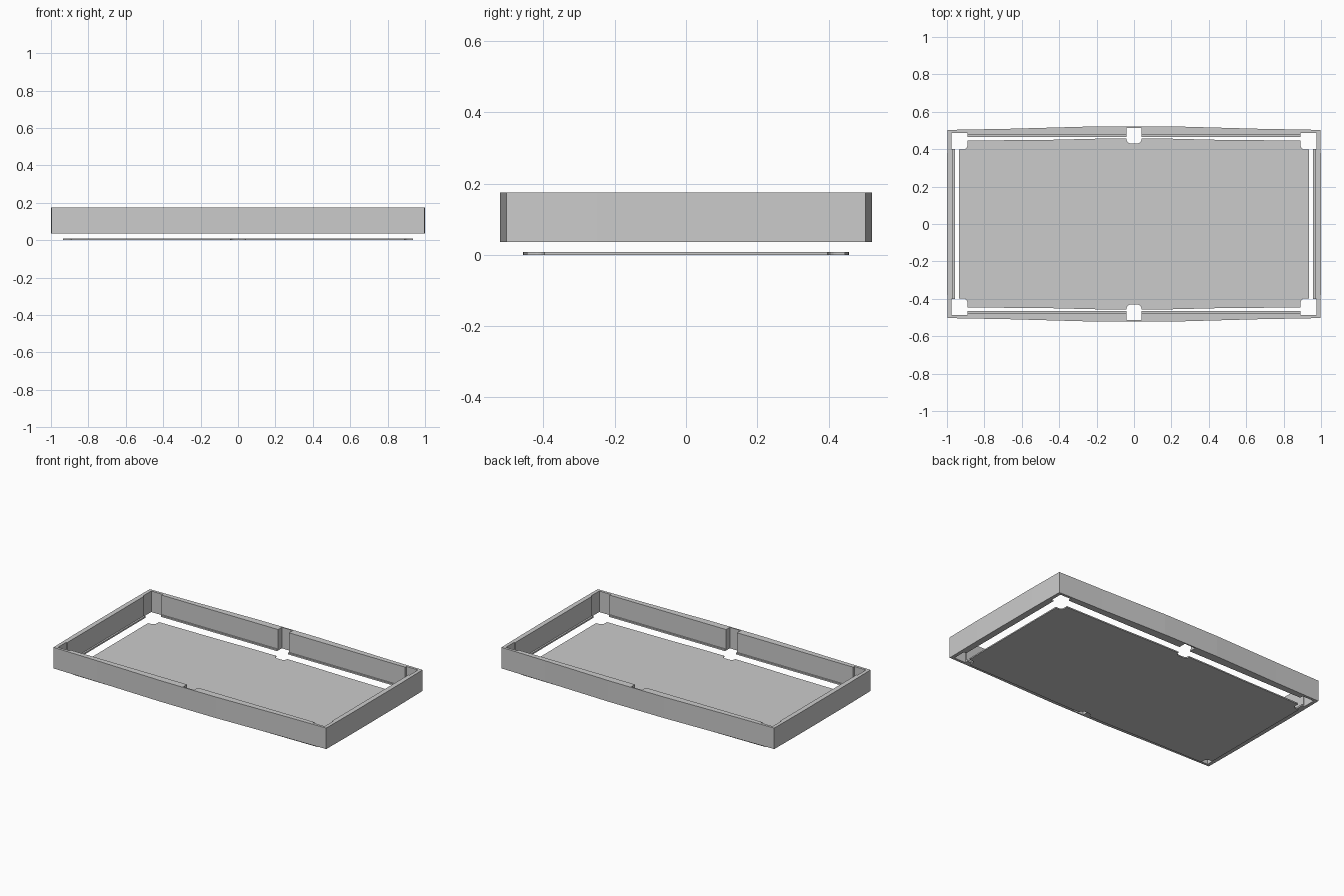
import bpy, bmesh
from math import sin, cos, pi

if "Cube" in bpy.data.objects:
    bpy.data.objects.remove(bpy.data.objects["Cube"])


def ring(quad):
    """Mirror first-quadrant outline points into a closed outline."""
    pts = list(quad)
    pts += [(-x, y) for x, y in reversed(quad)]
    pts += [(-x, -y) for x, y in quad]
    pts += [(x, -y) for x, y in reversed(quad)]
    out = []
    for p in pts:
        if not out or abs(p[0] - out[-1][0]) + abs(p[1] - out[-1][1]) > 1e-6:
            out.append(p)
    return out


def plate(name, outlines, z0, z1):
    """Extrude flat outlines (later ones are holes) from z0 to z1."""
    cu = bpy.data.curves.new(name + "_profile", 'CURVE')
    cu.dimensions = '2D'
    cu.fill_mode = 'BOTH'
    cu.extrude = (z1 - z0) / 2
    for outline in outlines:
        sp = cu.splines.new('POLY')
        sp.points.add(len(outline) - 1)
        for p, (x, y) in zip(sp.points, outline):
            p.co = (x, y, 0, 1)
        sp.use_cyclic_u = True
    tmp = bpy.data.objects.new(name + "_tmp", cu)
    bpy.context.collection.objects.link(tmp)
    deps = bpy.context.evaluated_depsgraph_get()
    me = bpy.data.meshes.new_from_object(tmp.evaluated_get(deps))
    bpy.data.objects.remove(tmp)
    bm = bmesh.new()
    bm.from_mesh(me)
    bmesh.ops.remove_doubles(bm, verts=bm.verts, dist=1e-5)
    bmesh.ops.translate(bm, verts=bm.verts, vec=(0, 0, (z0 + z1) / 2))
    bmesh.ops.recalc_face_normals(bm, faces=bm.faces)
    for f in bm.faces:
        f.smooth = False
    bm.to_mesh(me)
    bm.free()
    me.name = name
    ob = bpy.data.objects.new(name, me)
    bpy.context.collection.objects.link(ob)
    return ob


def arc(cx, cy, r, a0, a1, n=5):
    return [(cx + r * cos(a0 + (a1 - a0) * i / n),
             cy + r * sin(a0 + (a1 - a0) * i / n)) for i in range(n + 1)]


# Outer walls, slightly bowed, with pocket recesses cut into the inside
outer = ring([(1.0, 0.25), (0.997, 0.503), (0.67, 0.509), (0.2, 0.522)])
inner = ring([(0.968, 0.40), (0.975, 0.40), (0.975, 0.487), (0.89, 0.487),
              (0.89, 0.475), (0.04, 0.475), (0.04, 0.514)])
plate("frame", [outer, inner], 0.036, 0.175)

# Narrow ledges along the foot of the inner walls, between the pockets
for s in (-1, 1):
    side = "right" if s > 0 else "left"
    x0, x1 = sorted((s * 0.957, s * 0.968))
    plate("end_ledge_" + side,
          [[(x0, -0.40), (x1, -0.40), (x1, 0.40), (x0, 0.40)]], 0.036, 0.046)
    for t in (-1, 1):
        row = "back" if t > 0 else "front"
        x0, x1 = sorted((s * 0.04, s * 0.89))
        y0, y1 = sorted((t * 0.465, t * 0.475))
        plate(f"side_ledge_{row}_{side}",
              [[(x0, y0), (x1, y0), (x1, y1), (x0, y1)]], 0.036, 0.046)

# Flat bed with rounded pocket cut-outs and gently bowed long edges
bed = [(0.935, 0.397)]
bed += arc(0.915, 0.422, 0.025, 1.5 * pi, pi)
bed += [(0.89, 0.446), (0.45, 0.450), (0.2, 0.456), (0.04, 0.457)]
bed += arc(0.015, 0.455, 0.025, 0, -0.5 * pi)
plate("bed", [ring(bed)], 0.0, 0.008)
